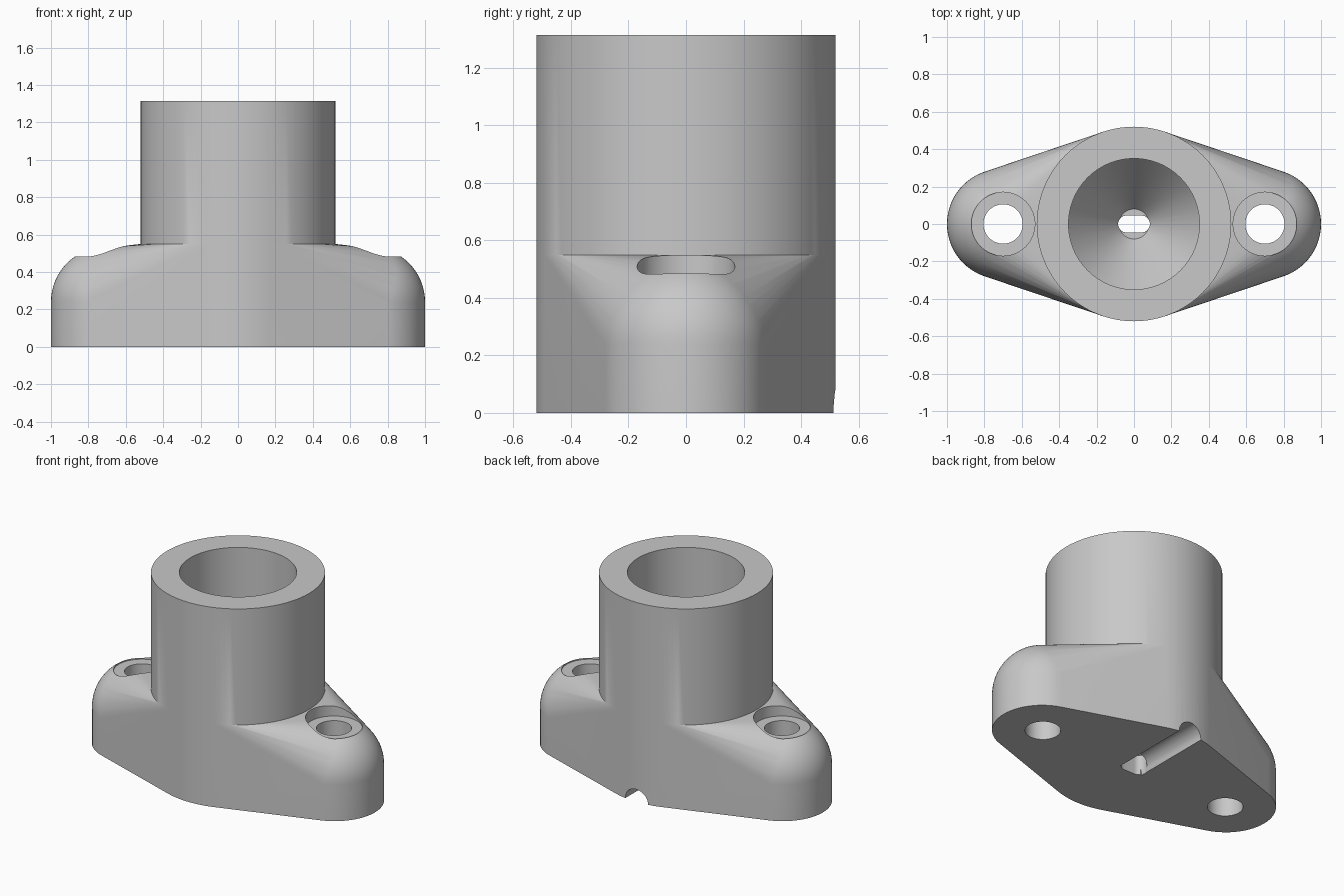
import bpy
import bmesh
from math import sin, cos, pi, tau

SEG = 96                                  # segments in the round parts
BOSS_R, BASE_H, TOTAL_H = 0.52, 0.55, 1.315
EAR_X, EAR_R, EAR_H = 0.705, 0.295, 0.24
HOLE_X = 0.70

if "Cube" in bpy.data.objects:
    bpy.data.objects.remove(bpy.data.objects["Cube"], do_unlink=True)

grey = bpy.data.materials.new("plain_grey")
grey.use_nodes = True
colour = (0.58, 0.58, 0.58, 1)
grey.diffuse_color = colour
for node in grey.node_tree.nodes:
    if node.type == "BSDF_PRINCIPLED":
        node.inputs["Base Color"].default_value = colour


def ring(r, z, x=0.0, n=SEG):
    return [(x + r * cos(tau * i / n), r * sin(tau * i / n), z) for i in range(n)]


def make_object(name, bm):
    bmesh.ops.recalc_face_normals(bm, faces=bm.faces)
    mesh = bpy.data.meshes.new(name)
    bm.to_mesh(mesh)
    bm.free()
    mesh.materials.append(grey)
    obj = bpy.data.objects.new(name, mesh)
    bpy.context.collection.objects.link(obj)
    return obj


def loft(name, rings):
    """Closed solid through a stack of rings with equal point counts."""
    bm = bmesh.new()
    loops = [[bm.verts.new(p) for p in r] for r in rings]
    for a, b in zip(loops, loops[1:]):
        for i in range(len(a)):
            j = (i + 1) % len(a)
            bm.faces.new((a[i], a[j], b[j], b[i]))
    bm.faces.new(loops[0])
    bm.faces.new(loops[-1])
    return make_object(name, bm)


# Body: hull of a central disc and two domed ears, with the boss drawn up from it
points = ring(BOSS_R, 0) + ring(BOSS_R, BASE_H)
for x in (-EAR_X, EAR_X):
    points += ring(EAR_R, 0, x, 64)
    for k in range(16):
        a = k * pi / 32
        points += ring(EAR_R * cos(a), EAR_H + EAR_R * sin(a), x, 64)
    points.append((x, 0, EAR_H + EAR_R))

bm = bmesh.new()
for p in points:
    bm.verts.new(p)
bmesh.ops.convex_hull(bm, input=bm.verts[:])
bmesh.ops.delete(bm, geom=[v for v in bm.verts if not v.link_faces], context="VERTS")
bmesh.ops.dissolve_limit(bm, angle_limit=0.002, verts=bm.verts[:], edges=bm.edges[:])
top = max(bm.faces, key=lambda f: f.calc_center_median().z)
top = bmesh.ops.extrude_discrete_faces(bm, faces=[top])["faces"][0]
bmesh.ops.translate(bm, verts=top.verts[:], vec=(0, 0, TOTAL_H - BASE_H))
body = make_object("flanged_body", bm)

# Bore with a funnel floor
cutters = [loft("bore_cutter", [ring(0.08, 0.13), ring(0.35, 0.48), ring(0.35, 1.5)])]

# Counterbored bolt holes
for side, x in (("left", HOLE_X), ("right", -HOLE_X)):
    cutters.append(loft(side + "_bolt_hole_cutter", [
        ring(0.105, -0.1, x, 64), ring(0.105, 0.475, x, 64),
        ring(0.17, 0.475, x, 64), ring(0.17, 1.0, x, 64)]))

# Rounded slot through the funnel floor
slot = []
for i in range(34):
    end = 1 if i < 17 else -1
    a = -pi / 2 + pi * (i % 17) / 16 + (0 if end > 0 else pi)
    slot.append((0.04 * end + 0.045 * cos(a), 0.045 * sin(a)))
cutters.append(loft("slot_cutter", [[(x, y, z) for x, y in slot] for z in (-0.1, 0.25)]))

# Round-topped drain channel leading out at the back
arch = [(0.083 * cos(pi * i / 24), 0.083 * sin(pi * i / 24)) for i in range(25)]
arch += [(-0.083, -0.1), (0.083, -0.1)]
cutters.append(loft("channel_cutter", [[(x, y, z) for x, z in arch] for y in (-0.03, 0.7)]))

# Cut everything out of the body
bpy.ops.object.select_all(action="DESELECT")
bpy.context.view_layer.objects.active = body
body.select_set(True)
for cutter in cutters:
    cutter.hide_render = True
    mod = body.modifiers.new(cutter.name, "BOOLEAN")
    mod.operation = "DIFFERENCE"
    mod.solver = "EXACT"
    mod.object = cutter
    bpy.ops.object.modifier_apply(modifier=mod.name)
    bpy.data.objects.remove(cutter, do_unlink=True)

bpy.ops.object.shade_smooth_by_angle(angle=pi / 6)
